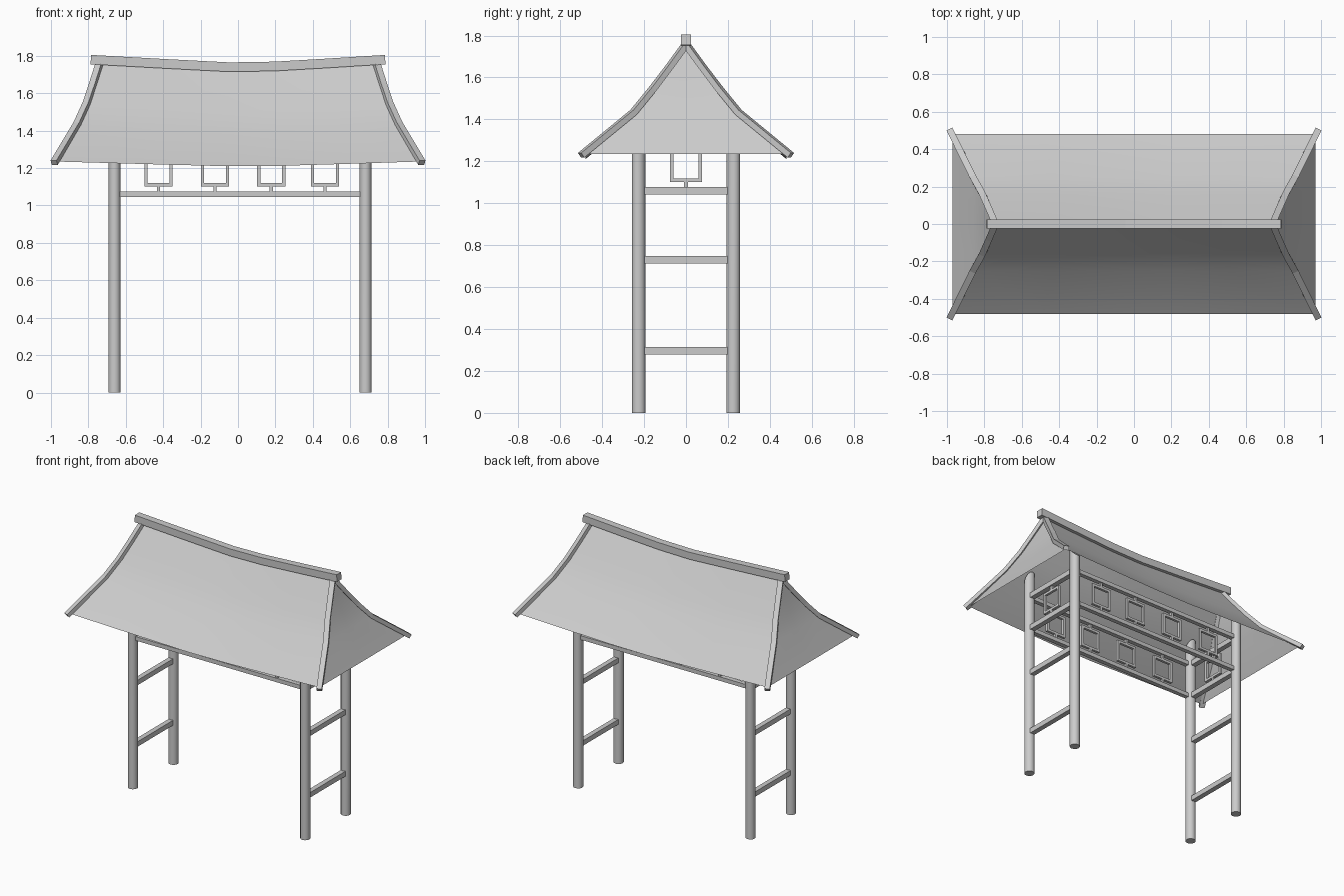
import bpy, bmesh
from mathutils import Vector

cube = bpy.data.objects.get("Cube")
if cube:
    bpy.data.objects.remove(cube)

grey = bpy.data.materials.new("pale_grey")
grey.use_nodes = True
COLOUR = (0.6, 0.6, 0.6, 1)
grey.diffuse_color = COLOUR
grey.node_tree.nodes["Principled BSDF"].inputs["Base Color"].default_value = COLOUR


def finish(name, bm, angle=None):
    """Turn a bmesh into a named object with the shared material."""
    bmesh.ops.recalc_face_normals(bm, faces=bm.faces)
    mesh = bpy.data.meshes.new(name)
    bm.to_mesh(mesh)
    bm.free()
    mesh.materials.append(grey)
    obj = bpy.data.objects.new(name, mesh)
    bpy.context.collection.objects.link(obj)
    if angle:
        bpy.ops.object.select_all(action='DESELECT')
        obj.select_set(True)
        bpy.context.view_layer.objects.active = obj
        bpy.ops.object.shade_smooth_by_angle(angle=angle)
    return obj


def beam(bm, points, width, height):
    """Sweep a rectangle along a path, keeping its sides upright."""
    pts = [Vector(p) for p in points]
    rings = []
    for i, p in enumerate(pts):
        along = (pts[min(i + 1, len(pts) - 1)] - pts[max(i - 1, 0)]).normalized()
        ref = Vector((1, 0, 0)) if abs(along.z) > 0.99 else Vector((0, 0, 1))
        side = along.cross(ref).normalized()
        up = side.cross(along)
        rings.append([bm.verts.new(p + side * a * width / 2 + up * b * height / 2)
                      for a, b in ((-1, -1), (1, -1), (1, 1), (-1, 1))])
    for r, s in zip(rings, rings[1:]):
        for k in range(4):
            bm.faces.new((r[k], r[(k + 1) % 4], s[(k + 1) % 4], s[k]))
    bm.faces.new(rings[0])
    bm.faces.new(rings[-1])


# Roof hip line from ridge to eave: x, y, z
HIP = [(0.74, 0, 1.755), (0.775, 0.08, 1.645), (0.81, 0.16, 1.54),
       (0.86, 0.25, 1.43), (0.97, 0.48, 1.235)]
SAG = [(-1, 0), (-0.5, 0.55), (-0.06, 1), (0.25, 0.9), (0.6, 0.5), (1, 0)]


def roof_height(y):
    for (_, y0, z0), (_, y1, z1) in zip(HIP, HIP[1:]):
        if y <= y1:
            return z0 + (z1 - z0) * (y - y0) / (y1 - y0)
    return HIP[-1][2]


# Roof shell: two sagging slopes and two curved end hips
bm = bmesh.new()
for s in (-1, 1):
    slope, end = [], []
    for x, y, z in HIP:
        dip = 0.025 + 0.012 * (1 - y / 0.48)
        slope.append([bm.verts.new((x * u, s * y, z - dip * d)) for u, d in SAG])
        end.append([bm.verts.new((s * x, y * v, z)) for v in (-1, 0, 1)])
    for grid in (slope, end):
        for r, q in zip(grid, grid[1:]):
            for k in range(len(r) - 1):
                bm.faces.new((r[k], r[k + 1], q[k + 1], q[k]))
bmesh.ops.remove_doubles(bm, verts=bm.verts, dist=0.0005)
finish("roof_shell", bm, 0.6)

# Ridge beam following the sag
bm = bmesh.new()
beam(bm, [(0.787 * u, 0, 1.78 - 0.04 * d) for u, d in SAG], 0.05, 0.05)
finish("ridge_beam", bm)

# Hip beams over the four corners
bm = bmesh.new()
path = HIP[:-1] + [(0.983, 0.5, 1.225)]
for sx in (-1, 1):
    for sy in (-1, 1):
        beam(bm, [(sx * x, sy * y, z + 0.004) for x, y, z in path], 0.035, 0.028)
finish("hip_beams", bm)

# Posts, with tops trimmed to the underside of the roof
POST_X = (-0.66, 0.682)
POST_Y = 0.225
for x in POST_X:
    for s in (-1, 1):
        bm = bmesh.new()
        bmesh.ops.create_cone(bm, cap_ends=True, segments=12,
                              radius1=0.033, radius2=0.033, depth=1)
        for v in bm.verts:
            v.co += Vector((x, s * POST_Y, 0))
            v.co.z = 0 if v.co.z < 0 else roof_height(abs(v.co.y)) - 0.03
        finish(("front" if s < 0 else "back") + ("_right" if x < 0 else "_left") + "_post",
               bm, 0.7)

# Rails between the posts
LOW, HIGH = 1.06, 1.295
bm = bmesh.new()
for s in (-1, 1):
    for z in (LOW, HIGH):
        beam(bm, [(x, s * POST_Y, z) for x in POST_X], 0.03, 0.028)
for x in POST_X:
    for z in (0.297, 0.73, LOW, HIGH):
        beam(bm, [(x, -POST_Y, z), (x, POST_Y, z)], 0.035, 0.035)
finish("rails", bm)


def lattice(bm, centre, across):
    """Square frame held by a short stem above and below."""
    c, a = Vector(centre), Vector(across)
    up = Vector((0, 0, 1))
    r, t = 0.067, 0.017
    for s in (-1, 1):
        beam(bm, [c - a * (r + t / 2) + up * s * r, c + a * (r + t / 2) + up * s * r], t, t)
        beam(bm, [c + a * s * r - up * r, c + a * s * r + up * r], t, t)
        beam(bm, [c + up * s * r, c + up * s * (HIGH - LOW) / 2], t, t)


# Hanging lattice frames on all four sides
bm = bmesh.new()
MID = (LOW + HIGH) / 2
for s in (-1, 1):
    for x in (-0.425, -0.123, 0.178, 0.465):
        lattice(bm, (x, s * POST_Y, MID), (1, 0, 0))
for x in POST_X:
    lattice(bm, (x, 0, MID), (0, 1, 0))
finish("lattice_frames", bm)
